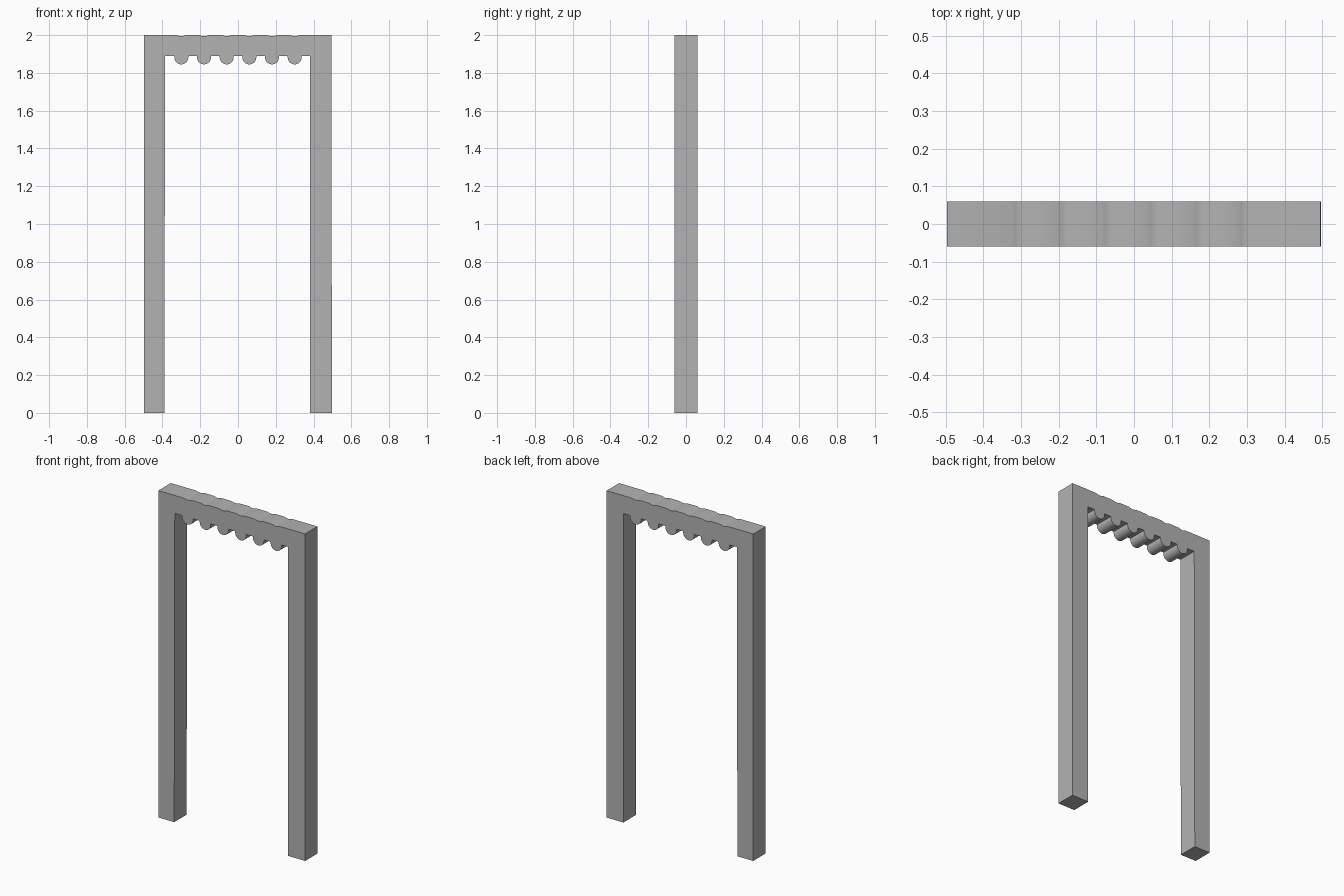
import bpy
import bmesh
import math

cube = bpy.data.objects.get("Cube")
if cube:
    bpy.data.objects.remove(cube, do_unlink=True)

HALF_DEPTH = 0.06
TOP, SOFFIT = 2.0, 1.89
CENTRES = [-0.3 + 0.12 * i for i in range(6)]

grey = bpy.data.materials.new("stone grey")
grey.use_nodes = True
colour = (0.45, 0.45, 0.45, 1)
grey.diffuse_color = colour
grey.node_tree.nodes["Principled BSDF"].inputs["Base Color"].default_value = colour


def scallop(cx, radius=0.037, steps=14):
    """Round lobe hanging under the lintel, listed left to right."""
    arc = [(cx - radius * math.cos(math.pi * i / steps),
            SOFFIT - 0.008 - radius * math.sin(math.pi * i / steps))
           for i in range(steps + 1)]
    return [(cx - radius, SOFFIT)] + arc + [(cx + radius, SOFFIT)]


def dip(cx, half=0.025, depth=0.006, steps=6):
    """Shallow hollow in the top edge, listed right to left."""
    return [(cx + half * (1 - 2 * i / steps),
             TOP - depth * math.sin(math.pi * i / steps))
            for i in range(steps + 1)]


# Frame outline: left foot, scalloped soffit, right foot, hollowed top
outline = [(-0.497, 0), (-0.39, 0), (-0.386, SOFFIT)]
for cx in CENTRES:
    outline += scallop(cx)
outline += [(0.382, SOFFIT), (0.382, 0), (0.497, 0), (0.495, TOP)]
for cx in reversed(CENTRES):
    outline += dip(cx)
outline.append((-0.497, TOP))

# Extrude the outline through the depth of the frame
bm = bmesh.new()
front = bm.faces.new([bm.verts.new((x, -HALF_DEPTH, z)) for x, z in outline])
result = bmesh.ops.extrude_face_region(bm, geom=[front], use_keep_orig=True)
moved = [v for v in result["geom"] if isinstance(v, bmesh.types.BMVert)]
bmesh.ops.translate(bm, verts=moved, vec=(0, 2 * HALF_DEPTH, 0))
bmesh.ops.recalc_face_normals(bm, faces=bm.faces)
mesh = bpy.data.meshes.new("door_frame")
bm.to_mesh(mesh)
bm.free()
mesh.materials.append(grey)

frame = bpy.data.objects.new("door_frame", mesh)
bpy.context.collection.objects.link(frame)
bpy.context.view_layer.objects.active = frame
frame.select_set(True)
bpy.ops.object.shade_smooth_by_angle(angle=math.radians(30))
